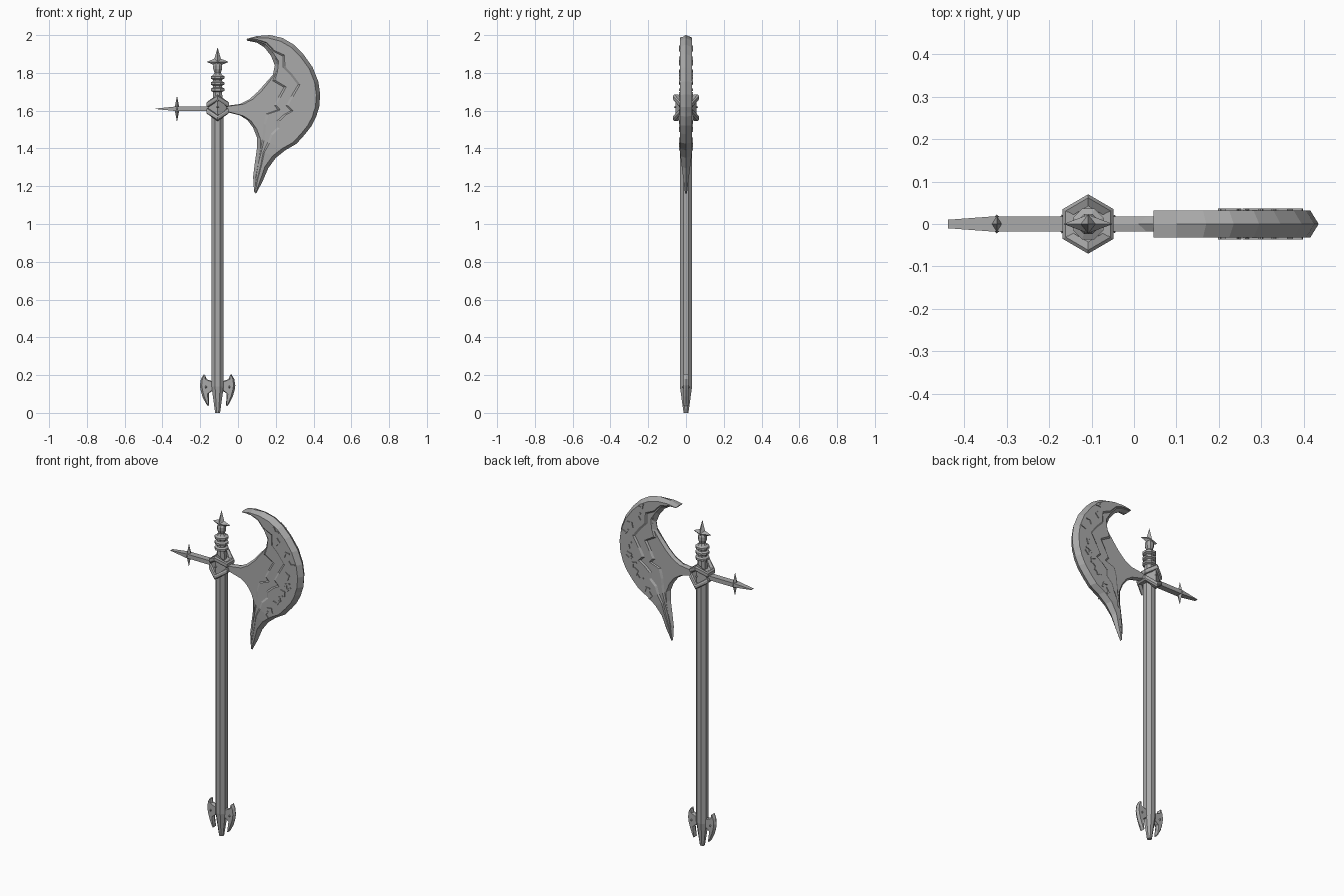
import bpy
import bmesh
from math import sin, cos, pi
from mathutils import Vector

default = bpy.data.objects.get("Cube")
if default:
    bpy.data.objects.remove(default, do_unlink=True)

steel = bpy.data.materials.new("grey_steel")
steel.use_nodes = True
GREY = (0.4, 0.4, 0.4, 1)
steel.diffuse_color = GREY
steel.node_tree.nodes["Principled BSDF"].inputs["Base Color"].default_value = GREY

AXIS = -0.108   # x of the shaft
HUB = 1.615     # height of the collar centre


def finish(name, bm):
    """Turn a bmesh into a flat shaded steel object."""
    bmesh.ops.recalc_face_normals(bm, faces=bm.faces)
    mesh = bpy.data.meshes.new(name)
    bm.to_mesh(mesh)
    bm.free()
    mesh.materials.append(steel)
    obj = bpy.data.objects.new(name, mesh)
    bpy.context.scene.collection.objects.link(obj)
    return obj


def bridge(bm, loops, closed=False):
    """Skin a list of equal point loops; cap the ends unless closed."""
    rings = [[bm.verts.new(p) for p in loop] for loop in loops]
    pairs = list(zip(rings, rings[1:]))
    if closed:
        pairs.append((rings[-1], rings[0]))
    for a, b in pairs:
        for i in range(len(a)):
            j = (i + 1) % len(a)
            bm.faces.new((a[i], a[j], b[j], b[i]))
    if not closed:
        bm.faces.new(rings[0])
        bm.faces.new(rings[-1])


def lathe(name, profile, sides=8):
    """Turned part around the shaft axis from (radius, height) pairs."""
    bm = bmesh.new()
    angles = [2 * pi * (i + 0.5) / sides for i in range(sides)]
    bridge(bm, [[(AXIS + r * cos(a), r * sin(a), z) for a in angles]
                for r, z in profile])
    return finish(name, bm)


def star(name, x, z, rx, rz, waist, depth):
    """Four pointed star, raised to a point on the front and back."""
    bm = bmesh.new()
    rim = []
    for i in range(8):
        a, s = i * pi / 4, (waist if i % 2 else 1)
        k = min(rx, rz) if i % 2 else None
        rim.append(bm.verts.new((x + (k or rx) * s * cos(a), 0,
                                 z + (k or rz) * s * sin(a))))
    for y in (-depth, depth):
        tip = bm.verts.new((x, y, z))
        for i in range(8):
            bm.faces.new((rim[i], rim[(i + 1) % 8], tip))
    return finish(name, bm)


def section(outer, inner, steps, heights, bevel):
    """Cross-section of a blade between its outer and inner edge points."""
    o, n = Vector((outer[0], 0, outer[1])), Vector((inner[0], 0, inner[1]))
    width = (n - o).length
    b = min(bevel / width, 0.25)
    e = min(0.012 / width, 0.06)
    ts, last = [], b
    for t in [b] + [v for s in steps for v in (s, s + e)] + [1 - b]:
        last = min(max(t, last), 1 - b)
        ts.append(last)
    front = [o.lerp(n, t) - Vector((0, h, 0)) for t, h in zip(ts, heights)]
    back = [Vector((p.x, -p.y, p.z)) for p in reversed(front)]
    return [o] + front + [n] + back


# Shaft, tapering to a blunt foot
lathe("shaft", [(0.014, 0), (0.035, 0.14), (0.035, 1.6)])

# Stem above the collar with three rings and a knob
profile = [(0.03, 1.6), (0.026, 1.7)]
for z in (1.705, 1.738, 1.77):
    profile += [(0.026, z - 0.006), (0.039, z), (0.039, z + 0.012), (0.026, z + 0.018)]
profile += [(0.018, 1.8), (0.025, 1.82), (0.025, 1.84), (0.012, 1.86)]
lathe("ringed_stem", profile)
star("top_star", AXIS, 1.858, 0.058, 0.077, 0.42, 0.022)

# Collar: hexagonal core, two chevron bands, diamond bosses
HEX = [(0.06, -0.035), (0.06, 0.035), (0, 0.07),
       (-0.06, 0.035), (-0.06, -0.035), (0, -0.07)]


def hex_loop(scale, z, rise=0):
    return [(AXIS + x * scale, y * scale, z + rise * (abs(y) / 0.035 - 1))
            for x, y in HEX]


bm = bmesh.new()
bridge(bm, [hex_loop(0.8, HUB - 0.035), hex_loop(0.8, HUB + 0.035)])
finish("collar_core", bm)
for name, sign in (("upper_collar_band", 1), ("lower_collar_band", -1)):
    bm = bmesh.new()
    near, far, rise = HUB + sign * 0.004, HUB + sign * 0.034, sign * 0.037
    bridge(bm, [hex_loop(0.94, near, rise), hex_loop(1, near + sign * 0.008, rise),
                hex_loop(1, far - sign * 0.008, rise), hex_loop(0.88, far, rise),
                hex_loop(0.6, far, rise), hex_loop(0.6, near, rise)], closed=True)
    finish(name, bm)
star("collar_diamond", AXIS, HUB + 0.004, 0.034, 0.04, 0.72, 0.066)

# Rear spike: bar, point and cross star
bm = bmesh.new()
bridge(bm, [[(x, y * wy, HUB - 0.005 + z * hz)
             for y, z in ((-1, -1), (1, -1), (1, 1), (-1, 1))]
            for x, wy, hz in ((0.06, 0.018, 0.013), (-0.33, 0.018, 0.012),
                              (-0.438, 0.01, 0.001))])
finish("rear_spike", bm)
star("spike_star", -0.323, HUB - 0.005, 0.027, 0.07, 0.6, 0.022)

# Main blade: outer edge, inner edge, and the two zigzag steps between them
BLADE = [
    ((0.045, 1.98), (0.05, 1.97), 0.5, 0.7), ((0.1, 1.995), (0.1, 1.96), 0.5, 0.7),
    ((0.17, 2.0), (0.14, 1.935), 0.6, 0.8), ((0.235, 1.985), (0.175, 1.89), 0.7, 0.85),
    ((0.295, 1.95), (0.195, 1.84), 0.5, 0.8), ((0.345, 1.9), (0.185, 1.79), 0.6, 0.85),
    ((0.395, 1.83), (0.145, 1.745), 0.43, 0.8), ((0.425, 1.755), (0.105, 1.7), 0.3, 0.53),
    ((0.435, 1.685), (0.06, 1.66), 0.38, 0.56), ((0.43, 1.62), (0.01, 1.635), 0.39, 0.54),
    ((0.42, 1.59), (-0.07, 1.625), 0.26, 0.4), ((0.415, 1.57), (-0.07, 1.595), 0.33, 0.52),
    ((0.39, 1.52), (0.01, 1.575), 0.45, 0.62), ((0.355, 1.475), (0.05, 1.55), 0.44, 0.68),
    ((0.31, 1.425), (0.08, 1.51), 0.55, 0.72), ((0.25, 1.39), (0.1, 1.46), 0.55, 0.75),
    ((0.2, 1.35), (0.1, 1.4), 0.6, 0.75), ((0.16, 1.295), (0.09, 1.33), 0.5, 0.75),
    ((0.13, 1.225), (0.08, 1.25), 0.5, 0.7), ((0.095, 1.16), (0.085, 1.17), 0.5, 0.7)]
LEVELS = (0.032, 0.032, 0.025, 0.025, 0.018, 0.018)
bm = bmesh.new()
loops = []
for outer, inner, first, second in BLADE:
    thin = min(1, (outer[1] - 1.12) / 0.25)
    loops.append(section(outer, inner, (first, second),
                         [h * thin for h in LEVELS], 0.02))
bridge(bm, loops)
finish("axe_blade", bm)

# Raised angular marks along both faces of the blade
bm = bmesh.new()
for n, (outer, inner, first, second) in enumerate(BLADE[4:16]):
    o, i = Vector(outer), Vector(inner)
    centre = o.lerp(i, first * 0.55)
    turn = n * 2.2
    for angle in (turn, turn + 1.9):
        along = Vector((cos(angle), sin(angle)))
        side = Vector((-along.y, along.x)) * 0.004
        a, b = centre - along * 0.006, centre + along * 0.026
        corners = (a - side, b - side, b + side, a + side)
        for face in (-1, 1):
            bridge(bm, [[(c.x, face * y, c.y) for c in corners]
                        for y in (0.028, 0.037)])
finish("blade_marks", bm)

# Small crescent fins at the foot, mirrored about the shaft
FIN = [((0.072, 0.205), (0.066, 0.2)), ((0.088, 0.18), (0.058, 0.178)),
       ((0.094, 0.145), (0.02, 0.165)), ((0.09, 0.12), (0.02, 0.12)),
       ((0.08, 0.085), (0.046, 0.105)), ((0.062, 0.05), (0.046, 0.07)),
       ((0.05, 0.035), (0.045, 0.04))]
for name, sign in (("left_foot_fin", 1), ("right_foot_fin", -1)):
    bm = bmesh.new()
    bridge(bm, [section((AXIS + sign * o[0], o[1]), (AXIS + sign * i[0], i[1]),
                        (), (0.014, 0.014), 0.01) for o, i in FIN])
    finish(name, bm)
    star(name + "_diamond", AXIS + sign * 0.062, 0.137, 0.017, 0.022, 0.7, 0.022)
